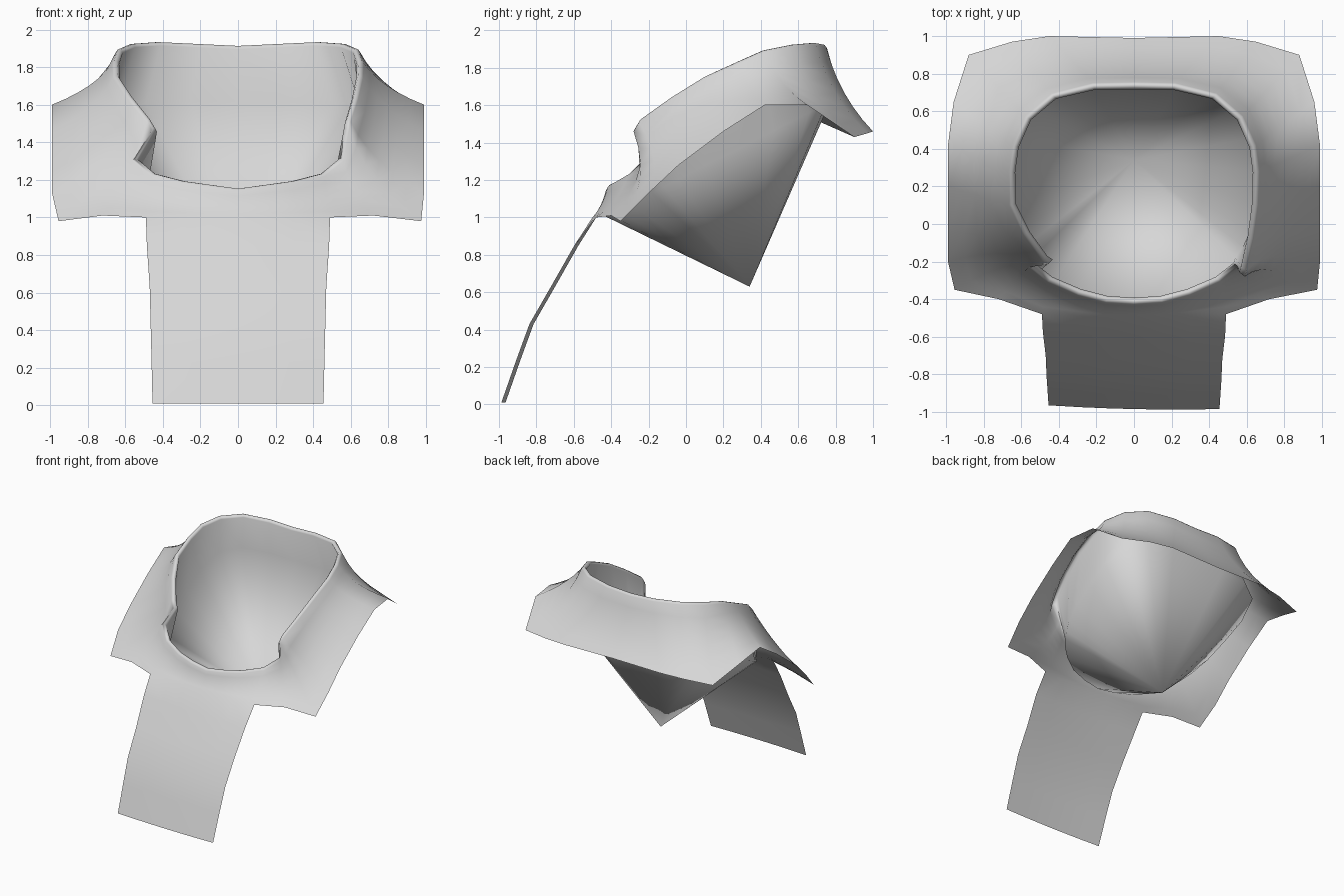
import bpy
import bmesh
from mathutils import Vector

# Remove only the default cube
cube = bpy.data.objects.get("Cube")
if cube:
    bpy.data.objects.remove(cube, do_unlink=True)

# One plain grey cloth
cloth = bpy.data.materials.new("light_grey_cloth")
cloth.use_nodes = True
grey = (0.68, 0.68, 0.68, 1.0)
cloth.diffuse_color = grey
cloth.node_tree.nodes["Principled BSDF"].inputs["Base Color"].default_value = grey

# Half outline from back centre to front centre:
# neck edge, shoulder hem, and the ring at the foot of the lining (x and y)
HALF = [
    ((0, .755, 1.9), (0, .99, 1.46), (0, .77)),
    ((.22, .75, 1.91), (.45, 1, 1.46), (.25, .77)),
    ((.44, .695, 1.92), (.65, .97, 1.45), (.49, .75)),
    ((.58, .575, 1.91), (.88, .9, 1.43), (.64, .66)),
    ((.65, .42, 1.88), (.96, .65, 1.6), (.69, .47)),
    ((.67, .28, 1.82), (.99, .42, 1.6), (.68, .28)),
    ((.665, .1, 1.74), (.99, .2, 1.46), (.66, .1)),
    ((.64, -.08, 1.63), (.99, -.04, 1.28), (.62, -.04)),
    ((.6, -.25, 1.51), (.99, -.2, 1.13), (.58, -.12)),
    ((.59, -.28, 1.46), (.975, -.35, .98), (.54, -.18)),
    ((.56, -.23, 1.3), (.72, -.4, 1.01), (.49, -.24)),
    ((.46, -.31, 1.22), (.49, -.48, 1), (.42, -.3)),
    ((.3, -.38, 1.18), (.3, -.49, 1), (.3, -.37)),
    ((.15, -.42, 1.16), (.15, -.5, 1), (.15, -.41)),
    ((0, -.43, 1.14), (0, -.5, 1), (0, -.43)),
]
FRONT = len(HALF) - 1
PANEL_EDGE = 11
LAPEL = (8, 9)

# Front panel stations: depth, height, half width
PANEL = [(-.595, .85, .485), (-.72, .63, .47), (-.835, .43, .465),
         (-.908, .23, .46), (-.985, .01, .455)]


def full_loop(side):
    """Close a half outline by mirroring it in x."""
    right = [Vector(entry[side]) for entry in HALF]
    left = [p.copy() for p in reversed(right[1:-1])]
    for p in left:
        p.x = -p.x
    return right + left


def flare(rim, bend, hem, t):
    """Curved slope from the hem up to the neck edge."""
    return hem.lerp(bend, t).lerp(bend.lerp(rim, t), t)


def inward(point, distance, rise):
    """Step from the neck edge towards the middle of the opening."""
    direction = Vector((-point.x, .2 - point.y, 0)).normalized()
    return point + direction * distance + Vector((0, 0, rise))


def add_row(bm, points):
    return [bm.verts.new(p) for p in points]


def bridge(bm, lower, upper, closed=True):
    """Join two rows of vertices with outward facing quads."""
    count = len(lower)
    for i in range(count if closed else count - 1):
        j = (i + 1) % count
        bm.faces.new((lower[i], upper[i], upper[j], lower[j]))


def stack(bm, start, rows):
    """Bridge successive rows onto a starting row and return the last one."""
    for points in rows:
        row = add_row(bm, points)
        bridge(bm, start, row)
        start = row
    return start


neck = full_loop(0)
hem = full_loop(1)
total = len(neck)

# The hem on the -x side sits a little lower at the back and narrower in front
hem[total - 4].z -= .06
hem[total - 9].x += .02

# Slope control points, tucked back beneath the two lapel tips
bends = []
for i, (rim, edge) in enumerate(zip(neck, hem)):
    bend = rim.lerp(edge, .27)
    bend.z = rim.z + (edge.z - rim.z) * .58
    if min(i, total - i) in LAPEL:
        bend.y += .12
    bends.append(bend)

# The lapel on the -x side folds further over the opening
for column, shift in ((7, .05), (8, .11), (9, .13)):
    neck[total - column] += Vector((shift, shift * .5, 0))

# Shoulder cape up to the rolled neck edge
bm = bmesh.new()
hem_row = add_row(bm, hem)
cape_rows = [[flare(r, b, h, step / 6) for r, b, h in zip(neck, bends, hem)]
             for step in range(1, 7)]
roll_rows = [[inward(p, distance, rise) for p in neck]
             for distance, rise in ((.01, .013), (.026, .013), (.038, -.005))]

# Lining: wall dropping to a sloping ring, closed by a cone
ring = [Vector((p.x, p.y, 1 + (p.y + .44) * .51)) for p in full_loop(2)]
ring_row = stack(bm, hem_row, cape_rows + roll_rows + [ring])
apex = bm.verts.new((0, .34, .63))
for i in range(total):
    bm.faces.new((ring_row[i], apex, ring_row[(i + 1) % total]))

# Front panel hanging from the middle of the front hem
middle = slice(PANEL_EDGE, 2 * FRONT - PANEL_EDGE + 1)
above = hem_row[middle]
for depth, height, half_width in PANEL:
    points = []
    for p in hem[middle]:
        across = p.x / hem[PANEL_EDGE].x
        y = depth - .01 * across + .01 * across ** 2
        points.append((across * half_width, y, height))
    row = add_row(bm, points)
    bridge(bm, row, above, closed=False)
    above = row

# Finished garment
mesh = bpy.data.meshes.new("collared_shirt_shell")
bm.to_mesh(mesh)
bm.free()
mesh.materials.append(cloth)
mesh.shade_smooth()
shell = bpy.data.objects.new("collared_shirt_shell", mesh)
bpy.context.collection.objects.link(shell)
